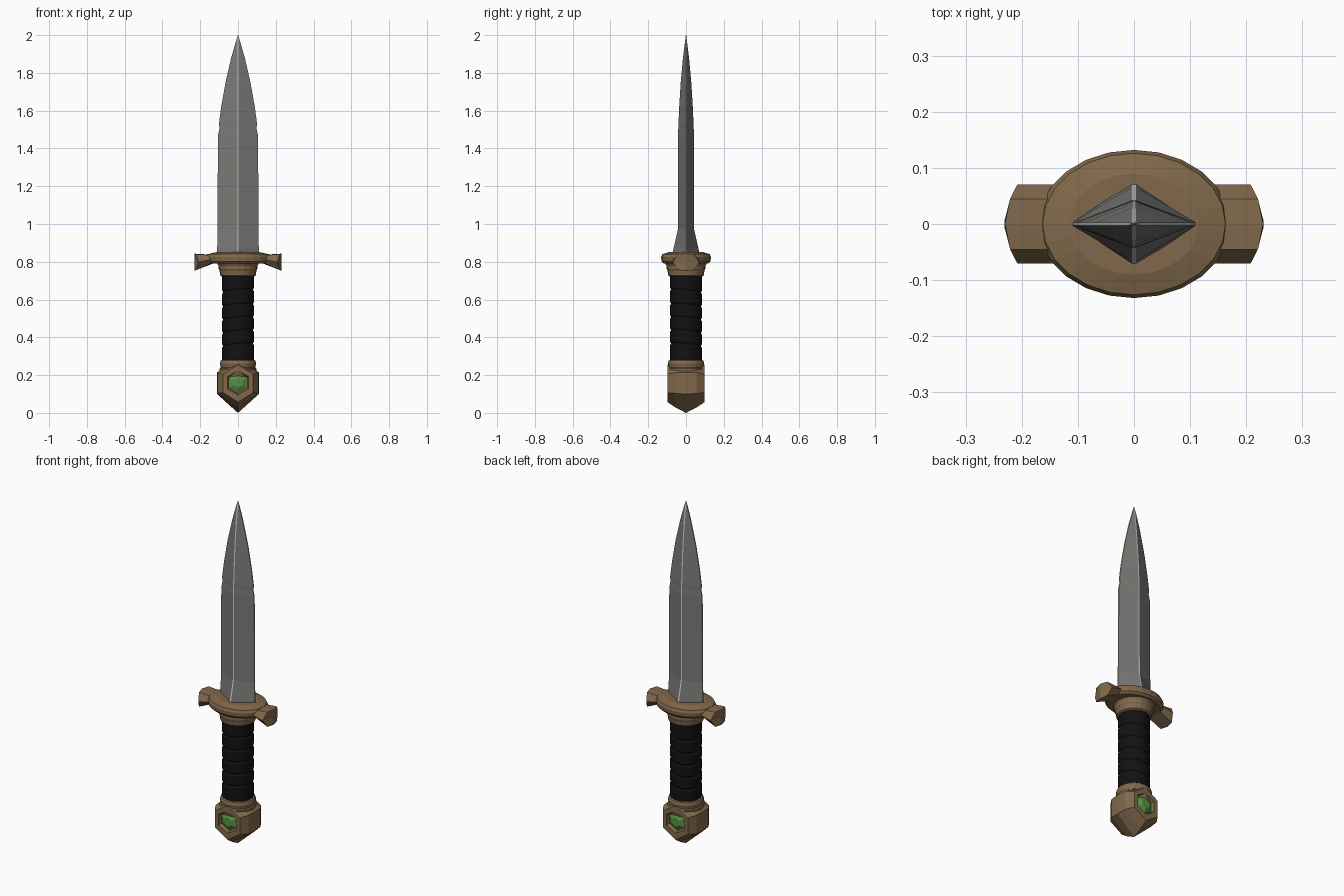
import bpy, bmesh, math

if "Cube" in bpy.data.objects:
    bpy.data.objects.remove(bpy.data.objects["Cube"])


def material(name, rgb):
    m = bpy.data.materials.new(name)
    m.diffuse_color = (*rgb, 1)
    m.use_nodes = True
    m.node_tree.nodes["Principled BSDF"].inputs["Base Color"].default_value = m.diffuse_color
    return m


STEEL = material("steel grey", (0.19, 0.19, 0.18))
EDGE = material("bright steel", (0.6, 0.6, 0.6))
BRONZE = material("bronze", (0.22, 0.14, 0.07))
LEATHER = material("black leather", (0.006, 0.006, 0.006))
GREEN = material("green gem", (0.09, 0.28, 0.06))


def loft(name, rings, mats, rule=None):
    """Skin a chain of equal-sized point rings and cap both ends."""
    bm = bmesh.new()
    loops = [[bm.verts.new(p) for p in r] for r in rings]
    n = len(loops[0])
    for a, b in zip(loops, loops[1:]):
        for i in range(n):
            j = (i + 1) % n
            f = bm.faces.new((a[i], a[j], b[j], b[i]))
            if rule:
                f.material_index = rule(i)
    bm.faces.new(loops[0])
    bm.faces.new(loops[-1])
    bmesh.ops.recalc_face_normals(bm, faces=bm.faces)
    me = bpy.data.meshes.new(name)
    bm.to_mesh(me)
    bm.free()
    for m in mats:
        me.materials.append(m)
    ob = bpy.data.objects.new(name, me)
    bpy.context.collection.objects.link(ob)
    return ob


def ring(rx, ry, z, n=24, tilt=0.0):
    return [(rx * math.cos(t), ry * math.sin(t), z + tilt * math.cos(t + 0.8))
            for t in (2 * math.pi * i / n for i in range(n))]


# Blade: diamond section with narrow bright ridges and cutting edges
def blade_ring(z, w, d):
    r, e = min(0.0035, w / 2), min(0.003, d / 2)
    return [(w, -e, z), (w, e, z), (r, d, z), (-r, d, z),
            (-w, e, z), (-w, -e, z), (-r, -d, z), (r, -d, z)]


blade = [(0.835, 0.11, 0.074), (0.87, 0.11, 0.066), (0.97, 0.109, 0.043),
         (1.47, 0.106, 0.042), (1.505, 0.098, 0.041), (1.53, 0.101, 0.040),
         (1.62, 0.089, 0.036), (1.75, 0.066, 0.028), (1.88, 0.036, 0.016),
         (1.96, 0.013, 0.006), (2.0, 0.001, 0.001)]
loft("blade", [blade_ring(*s) for s in blade], [STEEL, EDGE],
     lambda i: 1 if i % 2 == 0 else 0)

# Guard: oval plate
plate = [(0.155, 0.118, 0.79), (0.168, 0.13, 0.802), (0.171, 0.132, 0.825),
         (0.163, 0.126, 0.84), (0.115, 0.09, 0.851)]
loft("guard_plate", [ring(*s) for s in plate], [BRONZE])


# Guard: faceted cross arms that flare at bulging ends
def arm_ring(x, zm, h, bulge=0.0):
    pts = [(-0.07, 0), (-0.045, -h), (0, -h - 0.003), (0.045, -h),
           (0.07, 0), (0.045, h), (0, h + 0.003), (-0.045, h)]
    s = 1 if x > 0 else -1
    return [(x + s * bulge * (1 - (y / 0.07) ** 2), y, zm + z) for y, z in pts]


half = [(0.12, 0.82, 0.022, 0), (0.15, 0.811, 0.024, 0), (0.208, 0.798, 0.042, 0.022)]
arms = [(-x, z, h, b) for x, z, h, b in reversed(half)] + half
ends = [[(s * 0.2305, y * 0.1, 0.798 + (z - 0.798) * 0.8) for _, y, z in
         arm_ring(0.208, 0.798, 0.042)] for s in (-1, 1)]
loft("guard_arms", [ends[0]] + [arm_ring(*a) for a in arms] + [ends[1]], [BRONZE])

# Collars above and below the grip
upper = [(0.085, 0.722), (0.094, 0.728), (0.098, 0.755), (0.102, 0.762),
         (0.102, 0.778), (0.115, 0.80)]
lower = [(0.09, 0.19), (0.098, 0.215), (0.098, 0.235), (0.092, 0.24),
         (0.096, 0.262), (0.091, 0.277), (0.08, 0.283)]
for name, prof in (("guard_collar", upper), ("pommel_collar", lower)):
    loft(name, [ring(r, r, z, 20) for r, z in prof], [BRONZE])

# Grip: leather bands separated by slanted grooves
cuts = [0.27, 0.36, 0.43, 0.50, 0.57, 0.645, 0.73]
grip = []
for k, (a, b) in enumerate(zip(cuts, cuts[1:])):
    lo = 0 if k == 0 else 0.010
    hi = 0 if k == len(cuts) - 2 else 0.010
    grip += [ring(0.079, 0.079, a, 20, lo), ring(0.084, 0.084, a + 0.010, 20, lo),
             ring(0.085, 0.085, b - 0.010, 20, hi)]
grip.append(ring(0.08, 0.08, 0.73, 20))
loft("grip", grip, [LEATHER])


# Pommel: faceted hexagonal block with a recess on front and back
def hexagon(y, w, bottom, low, high, top):
    return [(0, y, bottom), (w, y, low), (w, y, high),
            (0, y, top), (-w, y, high), (-w, y, low)]


front = [hexagon(-0.078, 0.05, 0.103, 0.133, 0.187, 0.215),
         hexagon(-0.098, 0.056, 0.095, 0.128, 0.192, 0.223),
         hexagon(-0.098, 0.08, 0.057, 0.108, 0.205, 0.255),
         hexagon(-0.055, 0.108, 0.028, 0.103, 0.213, 0.27)]
back = [[(x, -y, z) for x, y, z in r] for r in reversed(front)]
loft("pommel", front + [hexagon(0, 0.111, 0.0, 0.10, 0.215, 0.275)] + back, [BRONZE])

# Gems set into both recesses
for name, s in (("front_gem", -1), ("back_gem", 1)):
    loft(name, [hexagon(s * 0.07, 0.046, 0.107, 0.135, 0.185, 0.211),
                hexagon(s * 0.084, 0.046, 0.107, 0.135, 0.185, 0.211),
                hexagon(s * 0.097, 0.024, 0.132, 0.147, 0.173, 0.187)], [GREEN])
